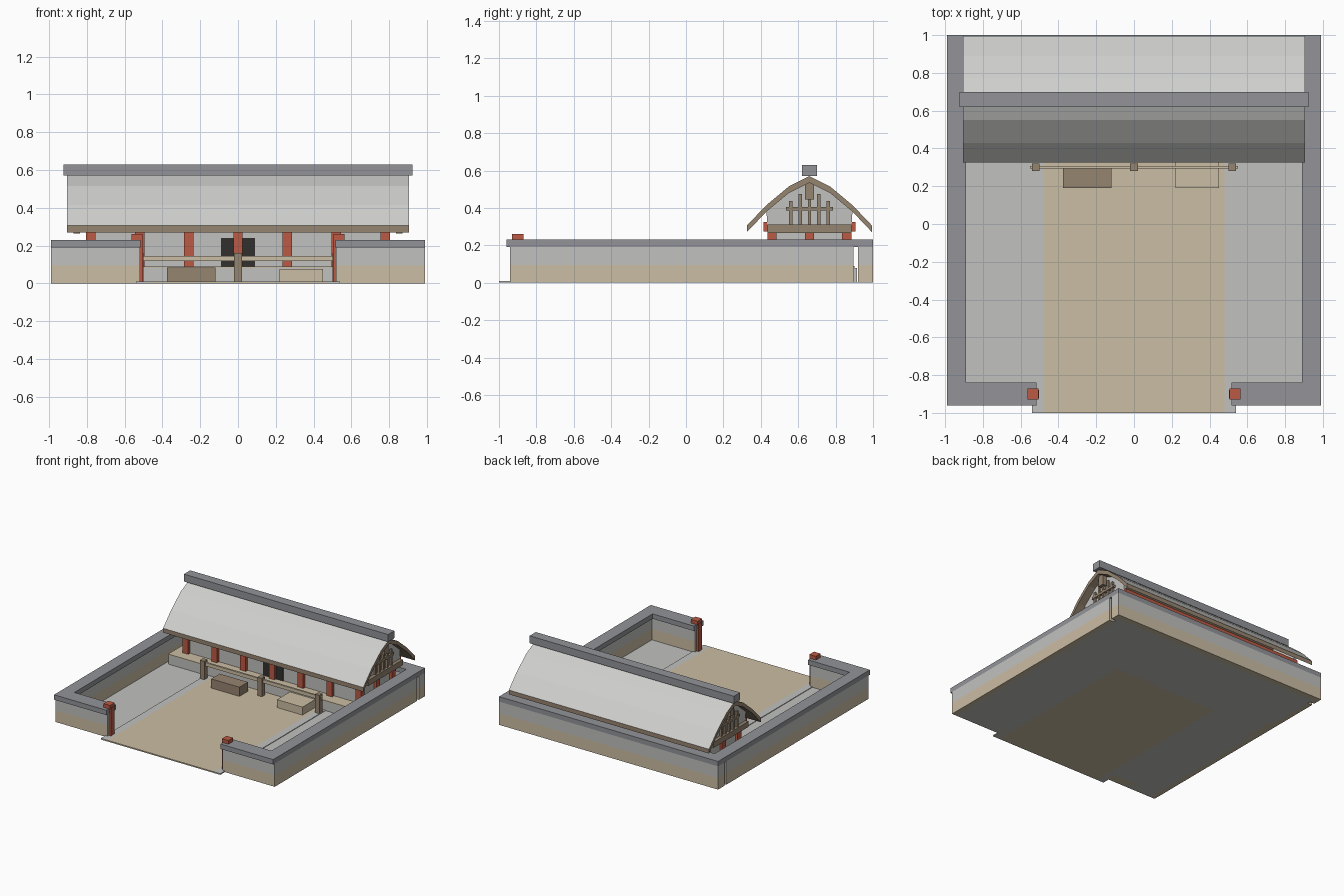
import bpy
import bmesh

old = bpy.data.objects.get("Cube")
if old:
    bpy.data.objects.remove(old, do_unlink=True)


def material(name, rgb):
    linear = [((c / 255 + 0.055) / 1.055) ** 2.4 for c in rgb] + [1]
    m = bpy.data.materials.new(name)
    m.use_nodes = True
    m.diffuse_color = linear
    m.node_tree.nodes["Principled BSDF"].inputs["Base Color"].default_value = linear
    return m


STONE = material("pale stone", (193, 193, 191))
SAND = material("sand", (203, 189, 164))
CAP = material("slate grey", (147, 148, 153))
ROOF = material("light roof grey", (207, 208, 205))
WOOD = material("brown wood", (150, 133, 112))
RED = material("red paint", (188, 90, 68))
DARK = material("dark door", (50, 48, 45))


def finish(bm, name, *mats):
    bmesh.ops.recalc_face_normals(bm, faces=bm.faces)
    mesh = bpy.data.meshes.new(name)
    bm.to_mesh(mesh)
    bm.free()
    for m in mats:
        mesh.materials.append(m)
    obj = bpy.data.objects.new(name, mesh)
    bpy.context.collection.objects.link(obj)
    return obj


def box(name, mat, x, y, z):
    """Box given by its (low, high) range on each axis."""
    bm = bmesh.new()
    bmesh.ops.create_cube(bm, size=1)
    for v in bm.verts:
        v.co = [r[0] if c < 0 else r[1] for c, r in zip(v.co, (x, y, z))]
    return finish(bm, name, mat)


def pair(name, mat, x, y, z):
    """The same box on the left and right sides."""
    box("left_" + name, mat, x, y, z)
    box("right_" + name, mat, (-x[1], -x[0]), y, z)


def around(c, half):
    return (c - half, c + half)


def prism(bm, profile, x0, x1):
    """Extrude a (y, z) outline along x."""
    face = bm.faces.new([bm.verts.new((x0, y, z)) for y, z in profile])
    ext = bmesh.ops.extrude_face_region(bm, geom=[face])["geom"]
    moved = [v for v in ext if isinstance(v, bmesh.types.BMVert)]
    bmesh.ops.translate(bm, verts=moved, vec=(x1 - x0, 0, 0))


# Courtyard floor, path and kerbs
box("path", SAND, (-0.48, 0.48), (-1, 0.4), (0, 0.01))
pair("kerb", STONE, (0.48, 0.54), (-1, 0.4), (0, 0.01))
pair("courtyard_floor", STONE, (0.54, 0.95), (-0.93, 0.4), (0, 0.005))
box("back_floor", STONE, (-0.95, 0.95), (0.4, 0.95), (0, 0.005))

# Enclosure walls with a sand coloured lower half
for part, mat, z in (("base", SAND, (0, 0.095)), ("top", STONE, (0.095, 0.19))):
    pair("side_wall_" + part, mat, (0.91, 0.99), (-0.94, 0.895), z)
    pair("front_wall_" + part, mat, (0.52, 0.91), (-0.94, -0.86), z)
    box("back_wall_" + part, mat, (-0.99, 0.99), (0.92, 1), z)

# Wall copings
COPING = (0.19, 0.23)
pair("side_coping", CAP, (0.89, 0.99), (-0.96, 1), COPING)
pair("front_coping", CAP, (0.515, 0.89), (-0.96, -0.84), COPING)
box("back_coping", CAP, (-0.89, 0.89), (0.9, 1), COPING)

# Gate posts
pair("gate_post", RED, (0.502, 0.545), (-0.925, -0.88), (0.01, 0.235))
pair("gate_post_cap", RED, (0.505, 0.565), (-0.93, -0.87), (0.23, 0.26))

# Podium and deck
box("podium", STONE, (-0.88, 0.88), (0.36, 0.915), (0, 0.08))
box("deck", SAND, (-0.88, 0.88), (0.355, 0.9), (0.08, 0.09))

# Railing and boxes in front of the hall
for x in (-0.52, 0, 0.52):
    box("rail_post", WOOD, around(x, 0.02), around(0.3, 0.02), (0.01, 0.16))
box("rail", SAND, (-0.55, 0.55), (0.293, 0.308), (0.117, 0.145))
box("brown_chest", WOOD, (-0.375, -0.12), (0.19, 0.3), (0.01, 0.085))
box("pale_step", SAND, (0.22, 0.45), (0.19, 0.355), (0.01, 0.075))

# Hall walls and doors
box("hall_front_wall", STONE, (-0.78, 0.78), (0.46, 0.475), (0.09, 0.33))
box("hall_back_wall", STONE, (-0.78, 0.78), (0.845, 0.86), (0.09, 0.33))
pair("hall_side_wall", STONE, (0.77, 0.785), (0.46, 0.86), (0.09, 0.33))
box("doors", DARK, (-0.09, 0.09), (0.454, 0.461), (0.09, 0.24))

# Columns
for i in range(-3, 4):
    for y in (0.46, 0.86):
        box("column", RED, around(i * 0.26, 0.025), around(y, 0.025), (0.09, 0.28))
pair("middle_column", RED, (0.755, 0.805), around(0.66, 0.025), (0.09, 0.28))

# Long red eave beams
for y in (0.435, 0.885):
    box("eave_beam", RED, (-0.84, 0.84), around(y, 0.02), (0.275, 0.325))

# Roof shell: pale on top, wood on the edges and underside
half = [(0.335, 0.305), (0.23, 0.415), (0.11, 0.515)]
arch = [(0.66 - d, z) for d, z in half] + [(0.66, 0.57)] + \
       [(0.66 + d, z) for d, z in reversed(half)]
under = [(y, z - 0.035) for y, z in reversed(arch)]
bm = bmesh.new()
prism(bm, arch + under, -0.905, 0.905)
bmesh.ops.recalc_face_normals(bm, faces=bm.faces)
for f in bm.faces:
    f.material_index = 1 if f.normal.z > 0.3 else 0
finish(bm, "roof", WOOD, ROOF)
box("ridge", CAP, (-0.923, 0.923), (0.62, 0.7), (0.57, 0.63))

# Gables with tie beam, lattice and king block
gable = [(0.435, 0.3)] + [(y, z - 0.03) for y, z in arch[1:-1]] + [(0.885, 0.3)]
for side in (-1, 1):
    bm = bmesh.new()
    prism(bm, gable, side * 0.82, side * 0.842)
    finish(bm, "gable_wall", STONE)
pair("tie_beam", WOOD, (0.835, 0.87), (0.435, 0.885), (0.265, 0.31))
pair("lattice_rail", WOOD, (0.84, 0.862), (0.535, 0.785), (0.385, 0.405))
for i in range(-2, 3):
    top = 0.51 - 0.036 * abs(i)
    pair("lattice_bar", WOOD, (0.84, 0.858), around(0.66 + i * 0.05, 0.009), (0.31, top))
pair("king_block", WOOD, (0.84, 0.88), around(0.66, 0.025), (0.445, 0.535))
